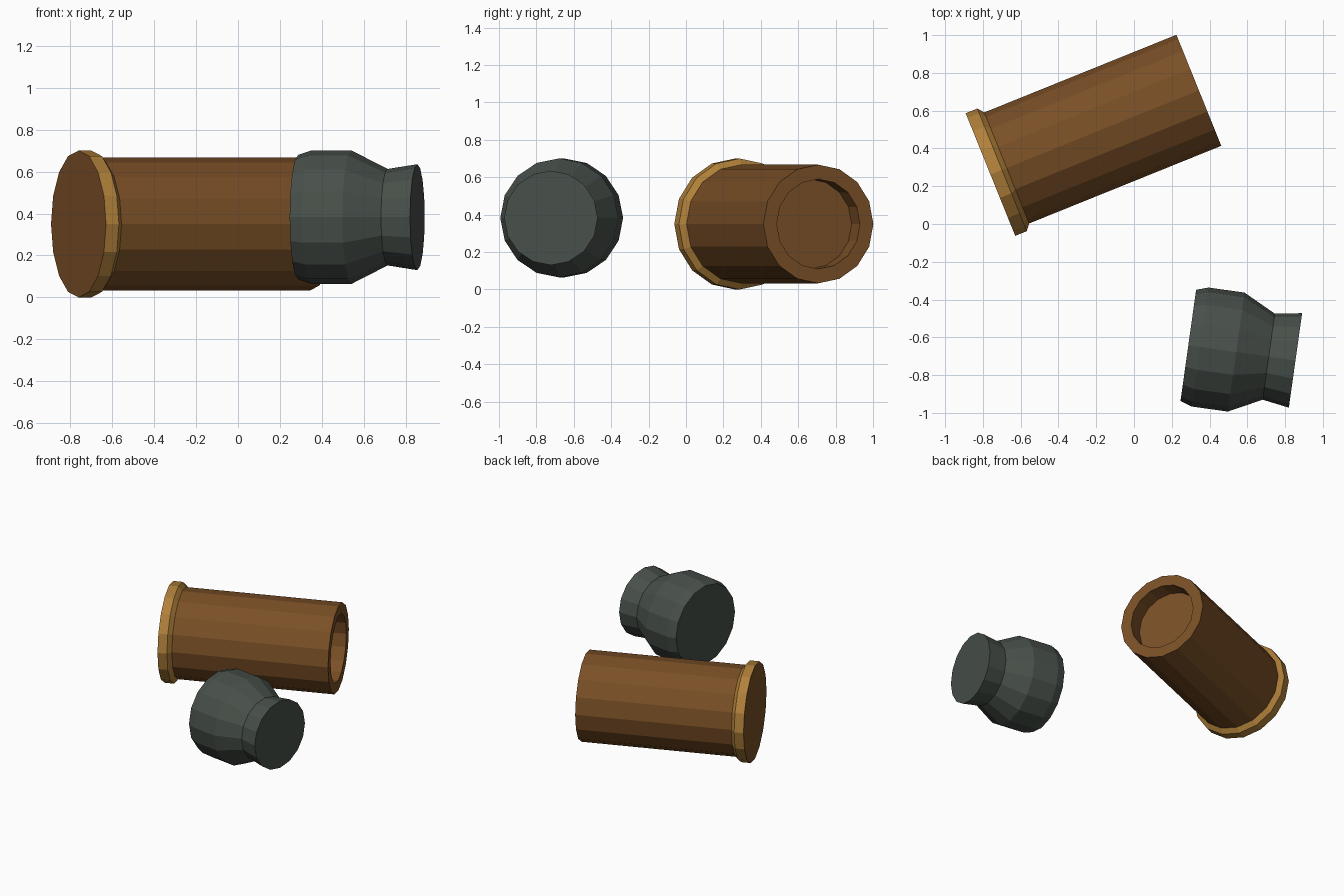
import bpy, bmesh, math
from mathutils import Matrix, Vector

if "Cube" in bpy.data.objects:
    bpy.data.objects.remove(bpy.data.objects["Cube"])

SIDES = 16


def material(name, rgb):
    m = bpy.data.materials.new(name)
    lin = [((c / 255 + 0.055) / 1.055) ** 2.4 for c in rgb]
    m.diffuse_color = (*lin, 1)
    m.use_nodes = True
    m.node_tree.nodes["Principled BSDF"].inputs["Base Color"].default_value = m.diffuse_color
    return m


def lathe(name, profile, origin, angle, mats, index_rule=None):
    """Spin (distance, radius) points round a horizontal axis, capping both ends."""
    bm = bmesh.new()
    rings = []
    for d, r in profile:
        rings.append([bm.verts.new((d, r * math.cos(a), r * math.sin(a)))
                      for a in (2 * math.pi * i / SIDES for i in range(SIDES))])
    bm.faces.new(rings[0])
    bm.faces.new(rings[-1])
    for k, (a, b) in enumerate(zip(rings, rings[1:])):
        for i in range(SIDES):
            j = (i + 1) % SIDES
            f = bm.faces.new((a[i], a[j], b[j], b[i]))
            f.material_index = index_rule(k) if index_rule else 0
    bmesh.ops.recalc_face_normals(bm, faces=bm.faces)
    bm.transform(Matrix.Translation(Vector(origin)) @ Matrix.Rotation(math.radians(angle), 4, 'Z'))
    mesh = bpy.data.meshes.new(name)
    bm.to_mesh(mesh)
    bm.free()
    for m in mats:
        mesh.materials.append(m)
    ob = bpy.data.objects.new(name, mesh)
    bpy.context.collection.objects.link(ob)
    return ob


copper = material("brown copper", (122, 79, 38))
brass = material("golden brass", (176, 128, 58))
lead = material("dark grey lead", (72, 80, 74))

# Hollow case: golden rim and bevel, brown tube, recessed mouth
lathe("case",
      [(0, 0.35), (0.066, 0.35), (0.093, 0.317), (1.19, 0.317), (1.19, 0.24), (1.07, 0.24)],
      (-0.76, 0.262, 0.35), 22, [copper, brass], lambda k: 1 if k < 2 else 0)

# Loose slug: bevelled base, straight body, tapered waist and flared end
lathe("slug",
      [(0, 0.297), (0.063, 0.318), (0.256, 0.318), (0.43, 0.23), (0.573, 0.2525)],
      (0.2875, -0.6425, 0.3825), -8, [lead])
